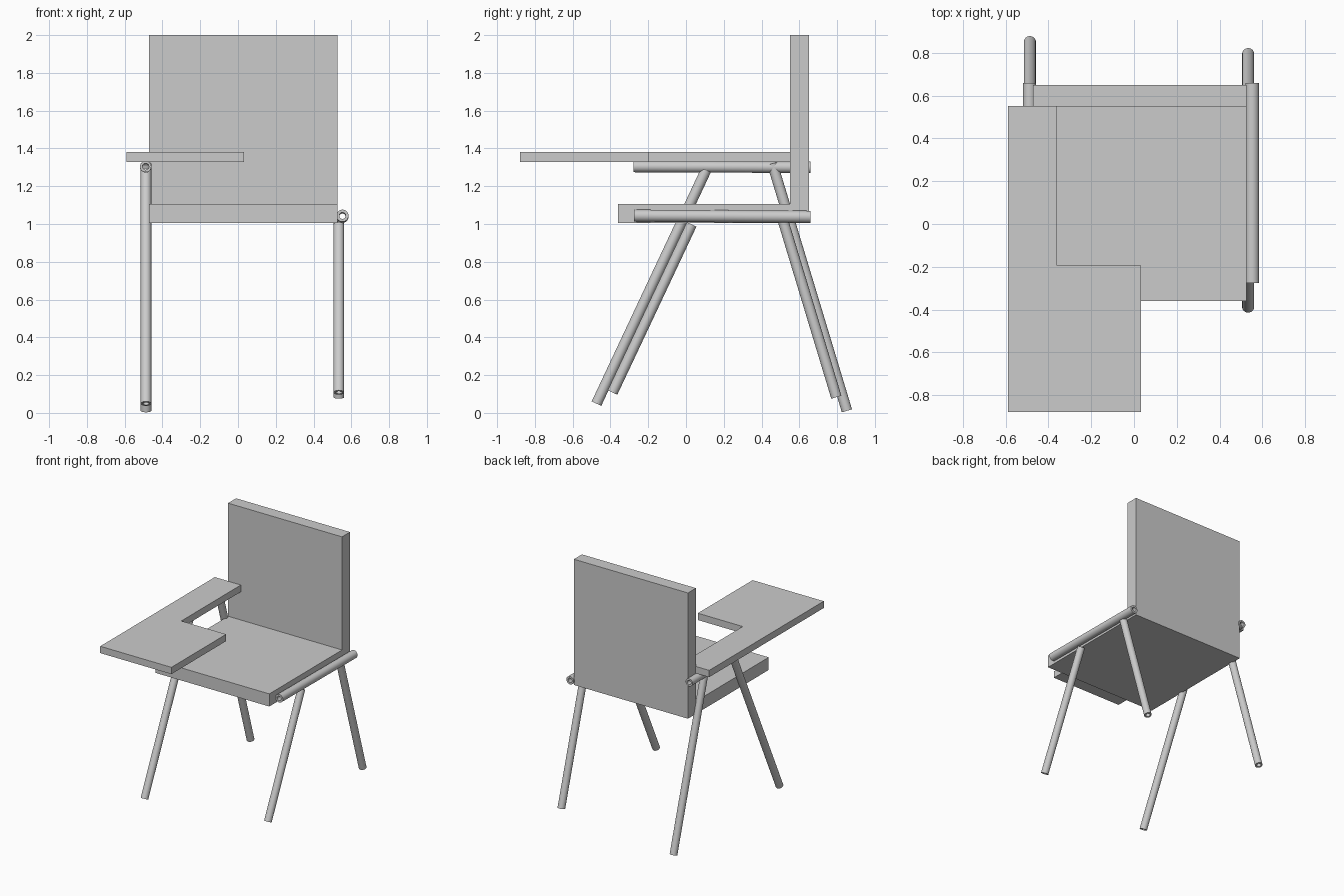
import bpy, bmesh, math
from mathutils import Vector

if "Cube" in bpy.data.objects:
    bpy.data.objects.remove(bpy.data.objects["Cube"])


def prism(name, outline, extrude):
    """Solid made by sweeping a flat outline along a vector."""
    bm = bmesh.new()
    face = bm.faces.new([bm.verts.new(p) for p in outline])
    new = bmesh.ops.extrude_face_region(bm, geom=[face])["geom"]
    verts = [g for g in new if isinstance(g, bmesh.types.BMVert)]
    bmesh.ops.translate(bm, verts=verts, vec=extrude)
    return finish(name, bm)


def tube(name, start, end, outer=0.03, inner=0.017, sides=32):
    """Hollow round tube between two points."""
    start, end = Vector(start), Vector(end)
    axis = end - start
    rot = axis.to_track_quat('Z', 'Y')
    bm = bmesh.new()
    rings = []
    for r, h in ((outer, 0), (outer, axis.length), (inner, axis.length), (inner, 0)):
        ring = []
        for i in range(sides):
            a = 2 * math.pi * i / sides
            ring.append(bm.verts.new(start + rot @ Vector((r * math.cos(a), r * math.sin(a), h))))
        rings.append(ring)
    for k in range(4):
        a, b = rings[k], rings[(k + 1) % 4]
        for i in range(sides):
            j = (i + 1) % sides
            bm.faces.new((a[i], a[j], b[j], b[i]))
    obj = finish(name, bm)
    bpy.context.view_layer.objects.active = obj
    obj.select_set(True)
    bpy.ops.object.shade_smooth_by_angle(angle=math.radians(40))
    obj.select_set(False)
    return obj


def finish(name, bm):
    bmesh.ops.recalc_face_normals(bm, faces=bm.faces)
    mesh = bpy.data.meshes.new(name)
    bm.to_mesh(mesh)
    bm.free()
    obj = bpy.data.objects.new(name, mesh)
    bpy.context.collection.objects.link(obj)
    return obj


# Seat and backrest: one L-shaped side profile swept across x
side = [(-0.36, 1.005), (0.65, 1.005), (0.65, 2.0), (0.55, 2.0), (0.55, 1.105), (-0.36, 1.105)]
prism("seat_and_back", [(-0.472, y, z) for y, z in side], (0.998, 0, 0))

# Writing tablet with narrow arm
plan = [(-0.59, -0.88), (0.033, -0.88), (0.033, -0.195), (-0.36, -0.195), (-0.36, 0.553), (-0.59, 0.553)]
prism("writing_tablet", [(x, y, 1.328) for x, y in plan], (0, 0, 0.054))

# Side rails
tube("left_arm_rail", (-0.489, -0.277, 1.304), (-0.489, 0.66, 1.300))
tube("right_seat_rail", (0.553, -0.275, 1.044), (0.553, 0.66, 1.038), outer=0.032)

# Splayed legs
LEGS = {
    "left_front_leg": (-0.487, (-0.474, 0.049), (0.106, 1.285)),
    "left_rear_leg": (-0.487, (0.852, 0.011), (0.457, 1.32)),
    "right_front_leg": (0.534, (-0.389, 0.108), (0.03, 0.998)),
    "right_rear_leg": (0.534, (0.796, 0.083), (0.513, 1.02)),
}
for name, (x, foot, top) in LEGS.items():
    tube(name, (x, *foot), (x, *top), outer=0.028, inner=0.016)
